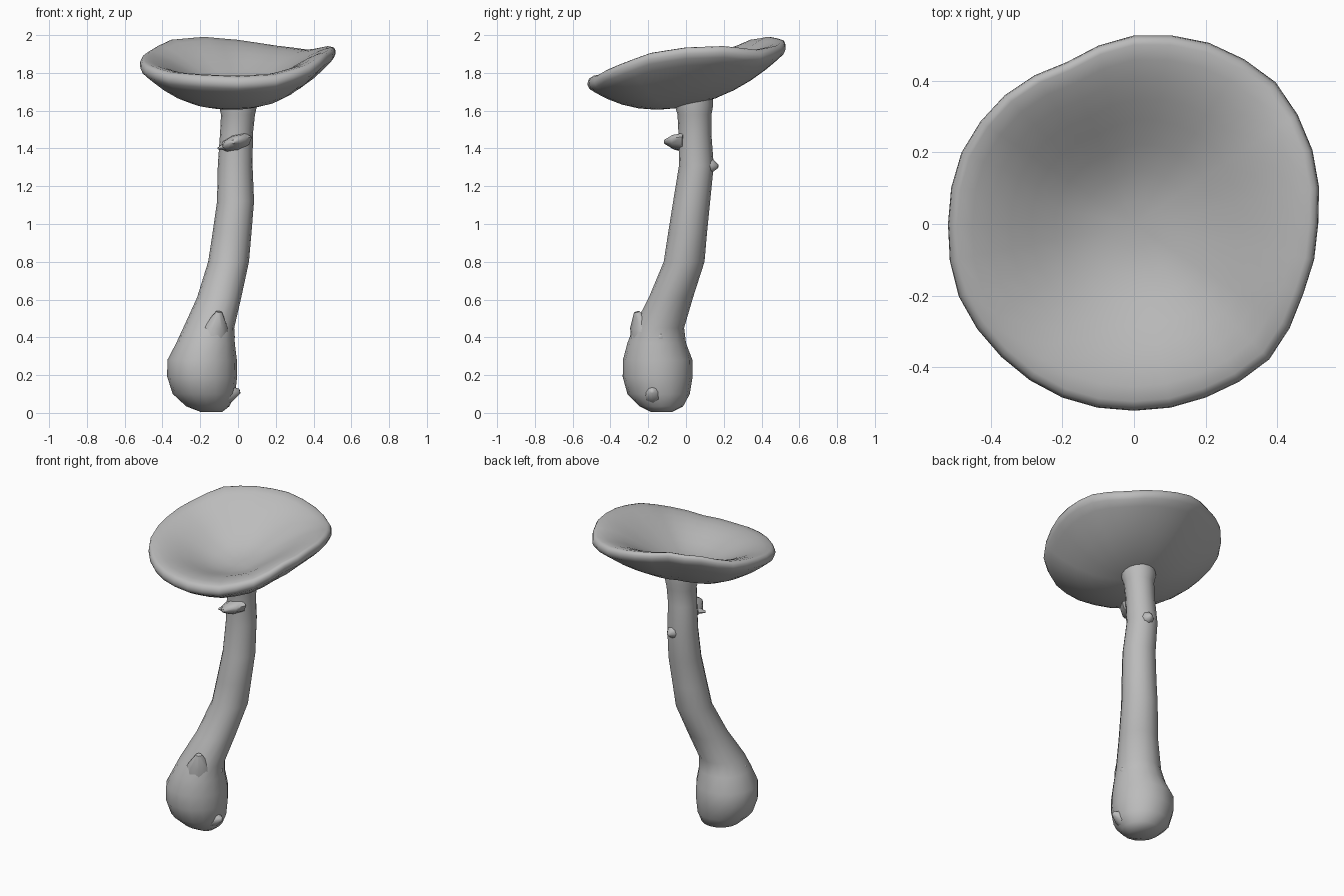
import bpy, bmesh, math
from mathutils import Vector

cube = bpy.data.objects.get("Cube")
if cube:
    bpy.data.objects.remove(cube)

grey = bpy.data.materials.new("plain grey")
grey.use_nodes = True
COLOUR = (0.5, 0.5, 0.5, 1)
grey.diffuse_color = COLOUR
grey.node_tree.nodes["Principled BSDF"].inputs["Base Color"].default_value = COLOUR


def loft(name, rings):
    """Skin a list of equal closed rings of points, closing both ends."""
    bm = bmesh.new()
    loops = [[bm.verts.new(p) for p in ring] for ring in rings]
    n = len(loops[0])
    for a, b in zip(loops, loops[1:]):
        for i in range(n):
            j = (i + 1) % n
            bm.faces.new((a[i], a[j], b[j], b[i]))
    for loop in (loops[0], loops[-1]):
        mid = bm.verts.new(sum((v.co for v in loop), Vector()) / n)
        for i in range(n):
            bm.faces.new((loop[i], loop[(i + 1) % n], mid))
    bmesh.ops.recalc_face_normals(bm, faces=bm.faces)
    mesh = bpy.data.meshes.new(name)
    bm.to_mesh(mesh)
    bm.free()
    mesh.materials.append(grey)
    obj = bpy.data.objects.new(name, mesh)
    bpy.context.collection.objects.link(obj)
    bpy.ops.object.select_all(action="DESELECT")
    obj.select_set(True)
    bpy.context.view_layer.objects.active = obj
    bpy.ops.object.shade_smooth_by_angle(angle=math.radians(60))


# Cap: wavy tilted rim, given as radius and height every 1/16 turn
RIM = [(.515, 1.94), (.54, 1.945), (.56, 1.92), (.548, 1.945),
       (.527, 1.98), (.49, 2.0), (.51, 1.985), (.522, 1.92),
       (.52, 1.88), (.53, 1.84), (.525, 1.80), (.525, 1.785),
       (.522, 1.775), (.525, 1.785), (.535, 1.84), (.512, 1.91)]
SEGMENTS = 32
MIDDLE = 1.88


def rim_at(i):
    k = i * len(RIM) / SEGMENTS
    a, b = RIM[int(k)], RIM[(int(k) + 1) % len(RIM)]
    f = k - int(k)
    return a[0] + (b[0] - a[0]) * f, a[1] + (b[1] - a[1]) * f


def cap_ring(t, drop):
    """Ring at fraction t of the radius, a drop below the tilted rim surface."""
    ring = []
    for i in range(SEGMENTS):
        r, z = rim_at(i)
        a = math.tau * i / SEGMENTS
        x, y = r * math.cos(a), r * math.sin(a)
        tilt = 0.055 * x + 0.19 * y
        wave = z - MIDDLE - tilt
        ring.append((x * t, y * t, MIDDLE + tilt * t + wave * t ** 2.5 - drop))
    return ring


def underside(t):
    return 0.053 + 0.204 * (1 - t ** 2.3)


def inside(t):
    u = max(0, t - 0.1) / 0.86
    return 0.15 * (1 - u * u * (3 - 2 * u))


rings = [cap_ring(t, underside(t)) for t in (.12, .3, .48, .65, .8, .91, .98)]
rings += [cap_ring(t, d) for t, d in ((1, .038), (.995, .02), (.98, .006))]
rings += [cap_ring(t, inside(t)) for t in (.95, .87, .77, .66, .55, .42, .28, .12)]
loft("cap", rings)

# Leaning stem and bulb: centre x, centre y, height, radius
STEM = [(-.14, -.13, .004, .055), (-.16, -.13, .035, .115),
        (-.18, -.145, .1, .165), (-.19, -.15, .19, .185),
        (-.19, -.15, .28, .184), (-.172, -.155, .37, .155),
        (-.155, -.145, .45, .135), (-.1, -.08, .61, .117),
        (-.05, -.01, .8, .108), (-.032, .008, .95, .103),
        (-.013, .03, 1.12, .098), (-.015, .055, 1.31, .092),
        (-.008, .047, 1.48, .087), (0, .045, 1.58, .09),
        (0, .042, 1.63, .102), (0, .042, 1.69, .1)]
loft("stem_and_bulb", [
    [(x + r * math.cos(math.tau * i / 16), y + r * math.sin(math.tau * i / 16), z)
     for i in range(16)] for x, y, z, r in STEM])


def flake(name, base, tip, wide, thick, slant=0):
    """Torn scrap of skin: a flattened taper from base to tip."""
    base, tip = Vector(base), Vector(tip)
    out = (tip - base).normalized()
    side = out.cross(Vector((0, 0, 1))).normalized()
    up = side.cross(out)
    side, up = (side * math.cos(slant) + up * math.sin(slant),
                up * math.cos(slant) - side * math.sin(slant))
    rings = []
    for t, s in ((0, 1), (0.55, 0.75), (1, 0.2)):
        c = base.lerp(tip, t)
        rings.append([c + side * wide * s * math.cos(math.tau * i / 8)
                      + up * thick * s * math.sin(math.tau * i / 8) for i in range(8)])
    loft(name, rings)


# Ring remnant and small scraps on the stem and bulb
flake("ring_remnant", (-.01, -.01, 1.43), (-.025, -.115, 1.435), .09, .045, -.35)
flake("ring_remnant_tip", (-.03, 0, 1.42), (-.105, -.05, 1.4), .04, .025)
flake("back_knob", (0, .11, 1.31), (.01, .17, 1.305), .045, .045)
flake("bulb_collar_front", (-.13, -.215, .37), (-.1, -.26, .535), .09, .07)
flake("bulb_collar_left", (-.1, -.13, .38), (-.02, -.14, .41), .06, .06)
flake("bulb_collar_right", (-.23, -.16, .36), (-.305, -.18, .405), .07, .05)
flake("bulb_root_scrap", (-.1, -.17, .09), (.01, -.18, .115), .06, .06)
